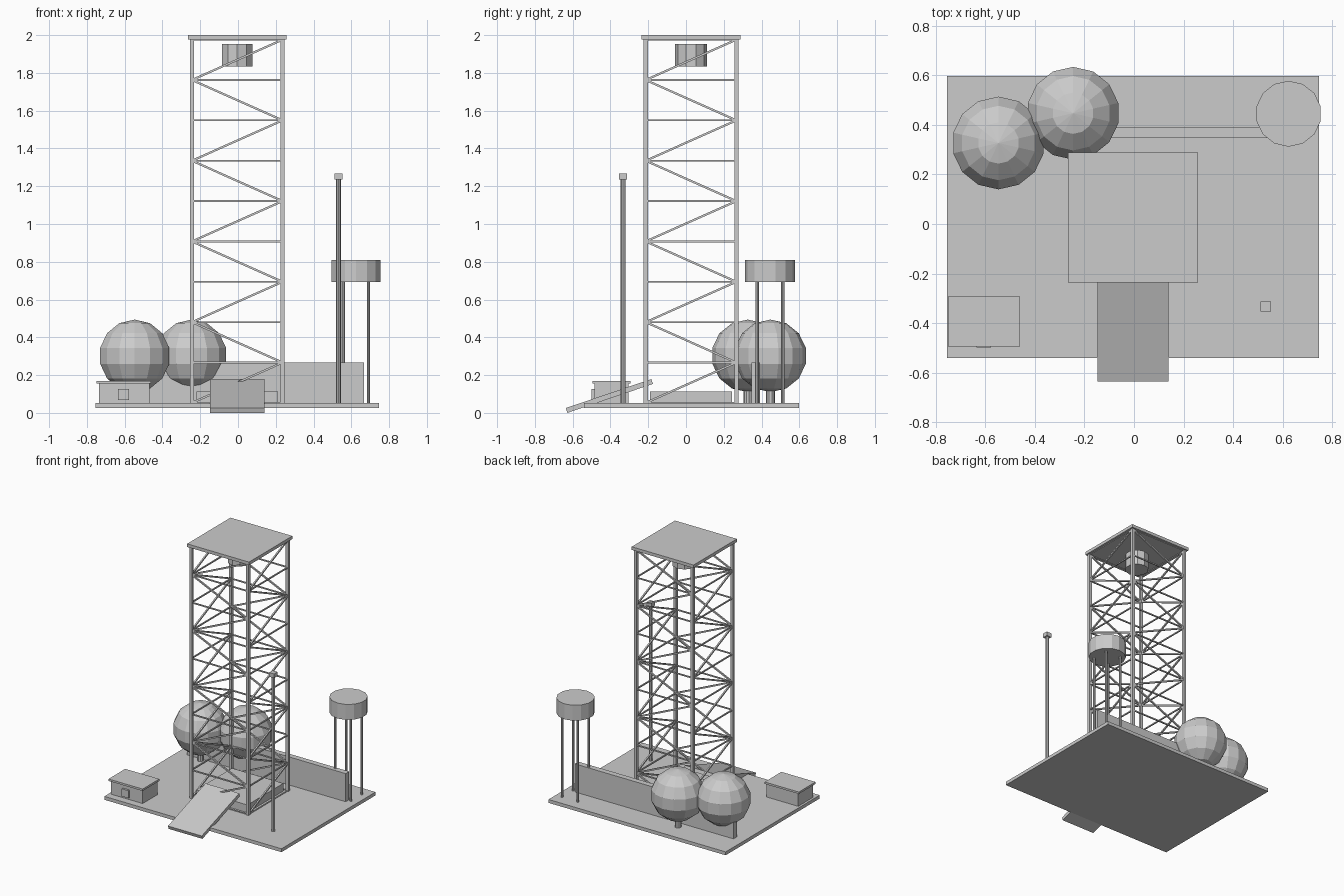
import bpy, bmesh, math
from mathutils import Vector, Matrix

if "Cube" in bpy.data.objects:
    bpy.data.objects.remove(bpy.data.objects["Cube"])

CX, CY = -0.004, 0.0265      # tower / yard centre
DECK = 0.053                 # top of the base slab

grey = bpy.data.materials.new("plain_grey")
grey.diffuse_color = (0.6, 0.6, 0.6, 1)
grey.use_nodes = True
grey.node_tree.nodes["Principled BSDF"].inputs["Base Color"].default_value = grey.diffuse_color


def finish(name, bm):
    me = bpy.data.meshes.new(name)
    bm.to_mesh(me)
    bm.free()
    me.materials.append(grey)
    ob = bpy.data.objects.new(name, me)
    bpy.context.collection.objects.link(ob)
    return ob


def add_box(bm, x0, x1, y0, y1, z0, z1):
    m = Matrix.Translation(((x0 + x1) / 2, (y0 + y1) / 2, (z0 + z1) / 2)) \
        @ Matrix.Diagonal((x1 - x0, y1 - y0, z1 - z0, 1))
    bmesh.ops.create_cube(bm, size=1, matrix=m)


def box(name, *bounds):
    bm = bmesh.new()
    add_box(bm, *bounds)
    return finish(name, bm)


def add_cyl(bm, x, y, z0, z1, r, n):
    bmesh.ops.create_cone(bm, cap_ends=True, segments=n, radius1=r, radius2=r,
                          depth=z1 - z0, matrix=Matrix.Translation((x, y, (z0 + z1) / 2)))


def cyl(name, *args):
    bm = bmesh.new()
    add_cyl(bm, *args)
    return finish(name, bm)


def add_beam(bm, a, b, t):
    a, b = Vector(a), Vector(b)
    d = b - a
    m = Matrix.Translation((a + b) / 2) @ d.to_track_quat('Z', 'Y').to_matrix().to_4x4() \
        @ Matrix.Diagonal((t, t, d.length, 1))
    bmesh.ops.create_cube(bm, size=1, matrix=m)


# Base slab and tower footing
box("base_slab", CX - 0.75, CX + 0.75, -0.54, 0.597, 0.027, DECK)
box("tower_footing", CX - 0.217, CX + 0.217, CY - 0.217, CY + 0.217, DECK, 0.112)

# Lattice tower: four legs, level rings and zig-zag diagonals
H, LEVELS, TOP = 0.24, 9, 1.976
bm = bmesh.new()
for sx in (-1, 1):
    for sy in (-1, 1):
        x, y = CX + sx * H, CY + sy * H
        add_box(bm, x - 0.011, x + 0.011, y - 0.011, y + 0.011, DECK, TOP)
finish("tower_legs", bm)

rings, diagonals = bmesh.new(), bmesh.new()
step = (TOP - DECK) / LEVELS
for k in range(LEVELS + 1):
    z = DECK + k * step
    f = -H if k % 2 == 0 else H
    for s in (-H, H):
        add_beam(rings, (CX - H, CY + s, z), (CX + H, CY + s, z), 0.009)
        add_beam(rings, (CX + s, CY - H, z), (CX + s, CY + H, z), 0.009)
        if k < LEVELS:
            add_beam(diagonals, (CX + f, CY + s, z), (CX - f, CY + s, z + step), 0.011)
            add_beam(diagonals, (CX + s, CY + f, z), (CX + s, CY - f, z + step), 0.011)
finish("tower_rings", rings)
finish("tower_diagonals", diagonals)

# Roof plate and drum hanging beneath it
box("tower_roof", CX - 0.262, CX + 0.262, CY - 0.262, CY + 0.262, TOP, 2.0)
cyl("hanging_drum", CX, CY, 1.835, 1.952, 0.085, 10)

# Low wall along the back
box("back_wall", CX - 0.672, CX + 0.672, 0.348, 0.391, DECK, 0.268)

# Spherical storage tanks on short stubs
for name, x, y in (("left", -0.547, 0.327), ("right", -0.246, 0.447)):
    bm = bmesh.new()
    bmesh.ops.create_uvsphere(bm, u_segments=14, v_segments=7, radius=0.192,
                              matrix=Matrix.Translation((x, y, 0.302)))
    finish(name + "_sphere_tank", bm)
    cyl(name + "_tank_stub", x, y, DECK, 0.16, 0.023, 10)

# Raised water tank on four legs
TX, TY = 0.624, 0.445
cyl("water_tank", TX, TY, 0.692, 0.81, 0.133, 14)
bm = bmesh.new()
for sx in (-1, 1):
    for sy in (-1, 1):
        add_cyl(bm, TX + sx * 0.067, TY + sy * 0.067, DECK, 0.692, 0.009, 8)
finish("water_tank_legs", bm)

# Mast with a square cap
cyl("mast", 0.532, -0.333, DECK, 1.236, 0.013, 8)
box("mast_cap", 0.511, 0.553, -0.354, -0.312, 1.236, 1.268)

# Small hut
box("hut_walls", -0.737, -0.468, -0.484, -0.304, DECK, 0.155)
box("hut_roof", -0.75, -0.461, -0.495, -0.293, 0.155, 0.17)
box("hut_window", -0.635, -0.578, -0.499, -0.48, 0.069, 0.127)

# Sloping ramp at the front
ramp = box("ramp", -0.143, 0.143, -0.239, 0.239, -0.0135, 0.0135)
ramp.data.transform(Matrix.Translation((CX, -0.406, 0.0894))
                    @ Matrix.Rotation(math.radians(18.7), 4, 'X'))
